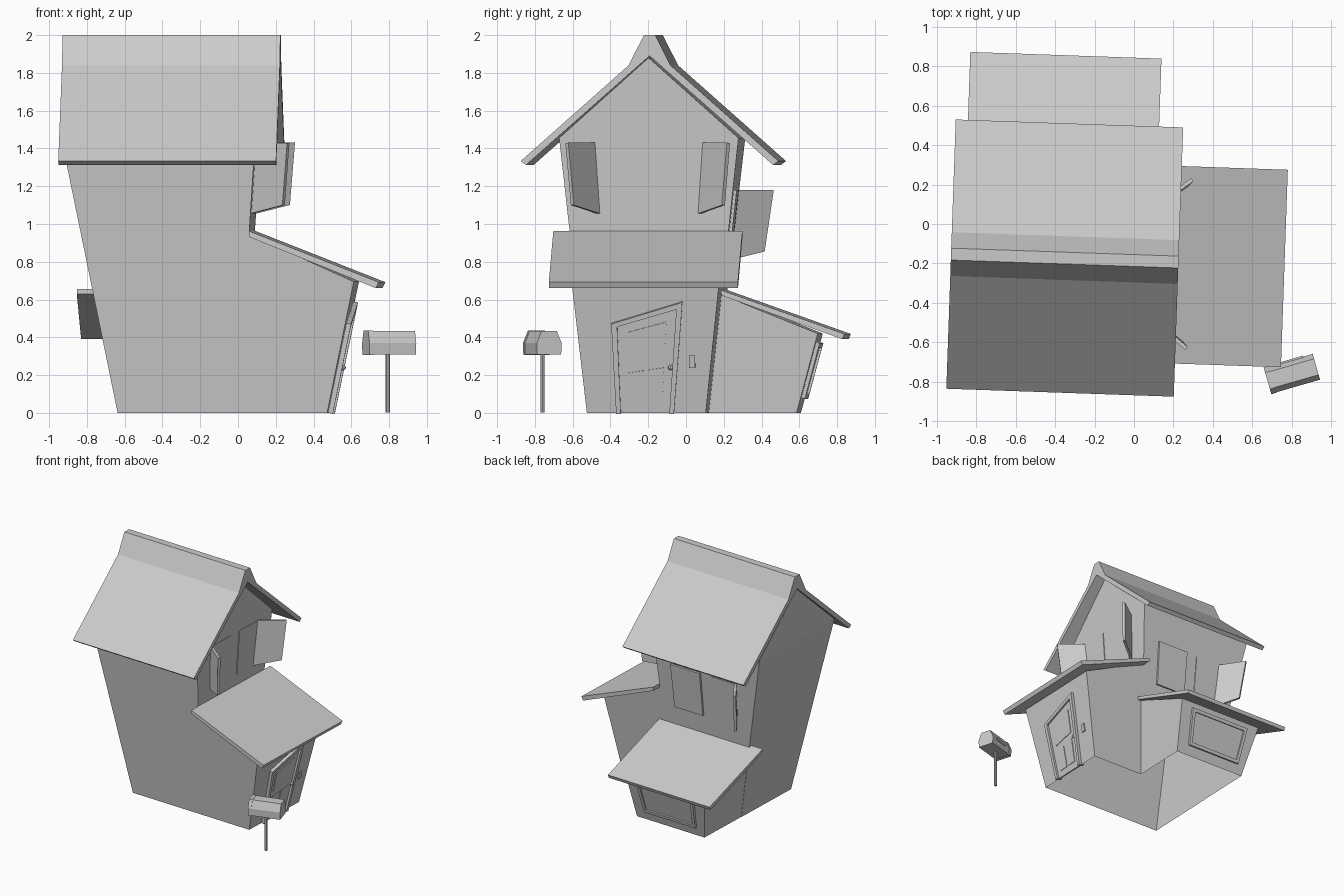
import bpy, bmesh, math
from mathutils import Vector, Matrix

if "Cube" in bpy.data.objects:
    bpy.data.objects.remove(bpy.data.objects["Cube"])

TURN = Matrix.Rotation(math.radians(-2), 4, 'Z')   # whole house is turned slightly
C = -0.193                                         # centre line of the tower in y


def finish(name, bm, mat=TURN):
    bmesh.ops.recalc_face_normals(bm, faces=bm.faces)
    bm.transform(mat)
    me = bpy.data.meshes.new(name)
    bm.to_mesh(me)
    bm.free()
    ob = bpy.data.objects.new(name, me)
    bpy.context.collection.objects.link(ob)
    return ob


def loft(bm, a, b):
    """Solid between two matching outlines."""
    va, vb = [bm.verts.new(p) for p in a], [bm.verts.new(p) for p in b]
    bm.faces.new(va)
    bm.faces.new(vb)
    for i in range(len(a)):
        j = (i + 1) % len(a)
        bm.faces.new((va[i], va[j], vb[j], vb[i]))


def solid(name, a, b, mat=TURN):
    bm = bmesh.new()
    loft(bm, a, b)
    return finish(name, bm, mat)


def plates(name, polys, t):
    """Flat polygons thickened by t, half to each side."""
    bm = bmesh.new()
    for pts in polys:
        p = [Vector(q) for q in pts]
        n = (p[1] - p[0]).cross(p[2] - p[0]).normalized() * t / 2
        loft(bm, [q + n for q in p], [q - n for q in p])
    return finish(name, bm)


def sub(q, u0, u1, v0, v1):
    """Part of a four-sided polygon, by fractions across and up."""
    q = [Vector(p) for p in q]
    f = lambda u, v: q[0].lerp(q[1], u).lerp(q[3].lerp(q[2], u), v)
    return [f(u0, v0), f(u1, v0), f(u1, v1), f(u0, v1)]


def frame(name, q, fu, fv, t):
    plates(name, [sub(q, 0, fu, 0, 1), sub(q, 1 - fu, 1, 0, 1),
                  sub(q, fu, 1 - fu, 1 - fv, 1), sub(q, fu, 1 - fu, 0, fv)], t)


# wall planes
half = lambda z: 0.315 + 0.11 * z
door_wall = lambda y, z: (0.49 + 0.206 * z, y, z)
gable_wall = lambda y, z: (0.08 + 0.0686 * (z - 0.95), y, z)
back_wall = lambda x, z: (x, C + half(z), z)
annex_wall = lambda x, z: (x, 0.587 + 0.269 * z, z)

# main walls: leaning tower with front room
bm = bmesh.new()
prof = [(-0.62, 0), (0.49, 0), (0.634, 0.695), (0.08, 0.945), (0.115, 1.455), (-0.913, 1.455)]
f = [bm.verts.new((x, C - half(z), z)) for x, z in prof]
b = [bm.verts.new((x, C + half(z), z)) for x, z in prof]
rr, rl = bm.verts.new((0.144, C, 1.88)), bm.verts.new((-0.913, C, 1.88))
bm.faces.new(f)
bm.faces.new(b)
for i, j in ((0, 1), (1, 2), (2, 3), (5, 0)):
    bm.faces.new((f[i], f[j], b[j], b[i]))
bm.faces.new((f[3], f[4], rr, b[4], b[3]))
bm.faces.new((f[5], b[5], rl))
bm.faces.new((f[4], f[5], rl, rr))
bm.faces.new((b[4], b[5], rl, rr))
walls = finish("walls", bm)

# back annex, joined to the tower
ap = [(0.1, 0), (0.587, 0), (0.70, 0.42), (0.1, 0.662)]
annex = solid("annex", [(-0.618 - 0.2 * z, y, z) for y, z in ap],
              [(0.025 + 0.085 * z, y, z) for y, z in ap])
mod = walls.modifiers.new("join", 'BOOLEAN')
mod.operation, mod.solver, mod.object = 'UNION', 'EXACT', annex
dg = bpy.context.evaluated_depsgraph_get()
bm = bmesh.new()
bm.from_mesh(walls.evaluated_get(dg).to_mesh())
walls.modifiers.clear()
bpy.data.objects.remove(annex)
# the house is open underneath
bmesh.ops.delete(bm, geom=[q for q in bm.faces if all(v.co.z < 1e-3 for v in q.verts)],
                 context='FACES_ONLY')
bm.to_mesh(walls.data)
bm.free()

# main roof with pinched ridge
h = [(0.03, 2.0), (0.111, 1.84), (0.683, 1.333), (0.655, 1.312)]
rc = -0.185
roof = [(rc + y, z) for y, z in h] + [(rc, 1.89)] + [(rc - y, z) for y, z in reversed(h)]
solid("main_roof", [(-0.922, y, z) for y, z in roof], [(0.232, y, z) for y, z in roof])

# lean-to roofs
lean = [(0.082, 0.963), (0.770, 0.692), (0.755, 0.660), (0.082, 0.932)]
solid("porch_roof", [(x, -0.70, z) for x, z in lean], [(x, 0.302, z) for x, z in lean])
lean = [(0.17, 0.657), (0.843, 0.418), (0.832, 0.390), (0.17, 0.630)]
solid("annex_roof", [(-0.86, y, z) for y, z in lean], [(0.11, y, z) for y, z in lean])

# gable windows with open casements, mirrored about the centre line
for s, side in ((-1, "left"), (1, "right")):
    m = lambda d: C + s * d
    pane = [gable_wall(m(0.055), 1.055), gable_wall(m(0.268), 1.055),
            gable_wall(m(0.293), 1.43), gable_wall(m(0.055), 1.43)]
    plates("gable_pane_" + side, [pane], 0.012)
    plates("gable_casement_" + side, [[pane[1], (0.262, m(0.400), 1.10),
                                       (0.288, m(0.428), 1.43), pane[2]]], 0.02)

# back windows, one closed and one open
plates("back_window_closed", [[back_wall(-0.33, 0.81), back_wall(-0.06, 0.81),
                               back_wall(-0.05, 1.18), back_wall(-0.33, 1.18)]], 0.03)
pane = [back_wall(-0.43, 0.81), back_wall(-0.64, 0.81),
        back_wall(-0.66, 1.18), back_wall(-0.43, 1.18)]
plates("back_pane", [pane], 0.012)
plates("back_casement", [[pane[1], (-0.76, 0.385, 0.855), (-0.79, 0.432, 1.18), pane[2]]], 0.02)

# annex window
q = [annex_wall(-0.56, 0.08), annex_wall(-0.07, 0.08),
     annex_wall(-0.045, 0.375), annex_wall(-0.59, 0.375)]
frame("annex_window_frame", q, 0.05, 0.09, 0.04)
plates("annex_pane", [sub(q, 0.05, 0.95, 0.09, 0.91)], 0.016)

# crooked front door
q = [door_wall(-0.352, 0), door_wall(-0.046, 0), door_wall(0.003, 0.59), door_wall(-0.375, 0.475)]
plates("door_frame", [sub(q, 0, 0.08, 0, 1), sub(q, 0.92, 1, 0, 1),
                      sub(q, 0.08, 0.92, 0.95, 1)], 0.05)
d = sub(q, 0.08, 0.92, 0.0, 0.95)
plates("door", [d], 0.016)
plates("door_panels", [sub(d, 0.16, 0.84, 0.55, 0.9), sub(d, 0.16, 0.46, 0.1, 0.45),
                       sub(d, 0.54, 0.84, 0.1, 0.45)], 0.026)
plates("bell_plate", [[door_wall(0.035, 0.24), door_wall(0.068, 0.24),
                       door_wall(0.068, 0.305), door_wall(0.035, 0.305)]], 0.02)
bm = bmesh.new()
bmesh.ops.create_uvsphere(bm, u_segments=8, v_segments=6, radius=0.014,
                          matrix=Matrix.Translation((0.56, -0.062, 0.24)))
finish("door_knob", bm)

# mailbox on a post
box = Matrix.Translation((0.80, -0.76, 0)) @ Matrix.Rotation(math.radians(16), 4, 'Z')
mp = [(-0.066, 0.31), (0.066, 0.31), (0.068, 0.37), (0.042, 0.433), (-0.042, 0.433), (-0.068, 0.37)]
solid("mailbox", [(-0.115, y, z) for y, z in mp], [(0.13, y, z) for y, z in mp], box)
grow = [(y * 1.04, 0.37 + (z - 0.37) * 1.04) for y, z in mp]
solid("mailbox_lid", [(-0.128, y, z) for y, z in grow], [(-0.10, y, z) for y, z in grow], box)
fl = [(-0.04, 0.36), (0.08, 0.36), (0.08, 0.38), (-0.04, 0.38)]
solid("mailbox_flag", [(x, 0.05, z) for x, z in fl], [(x, 0.073, z) for x, z in fl], box)
bm = bmesh.new()
bmesh.ops.create_cone(bm, cap_ends=True, segments=8, radius1=0.011, radius2=0.011, depth=0.315,
                      matrix=Matrix.Translation((0.793, -0.76, 0.16)))
finish("mailbox_post", bm, Matrix.Identity(4))
